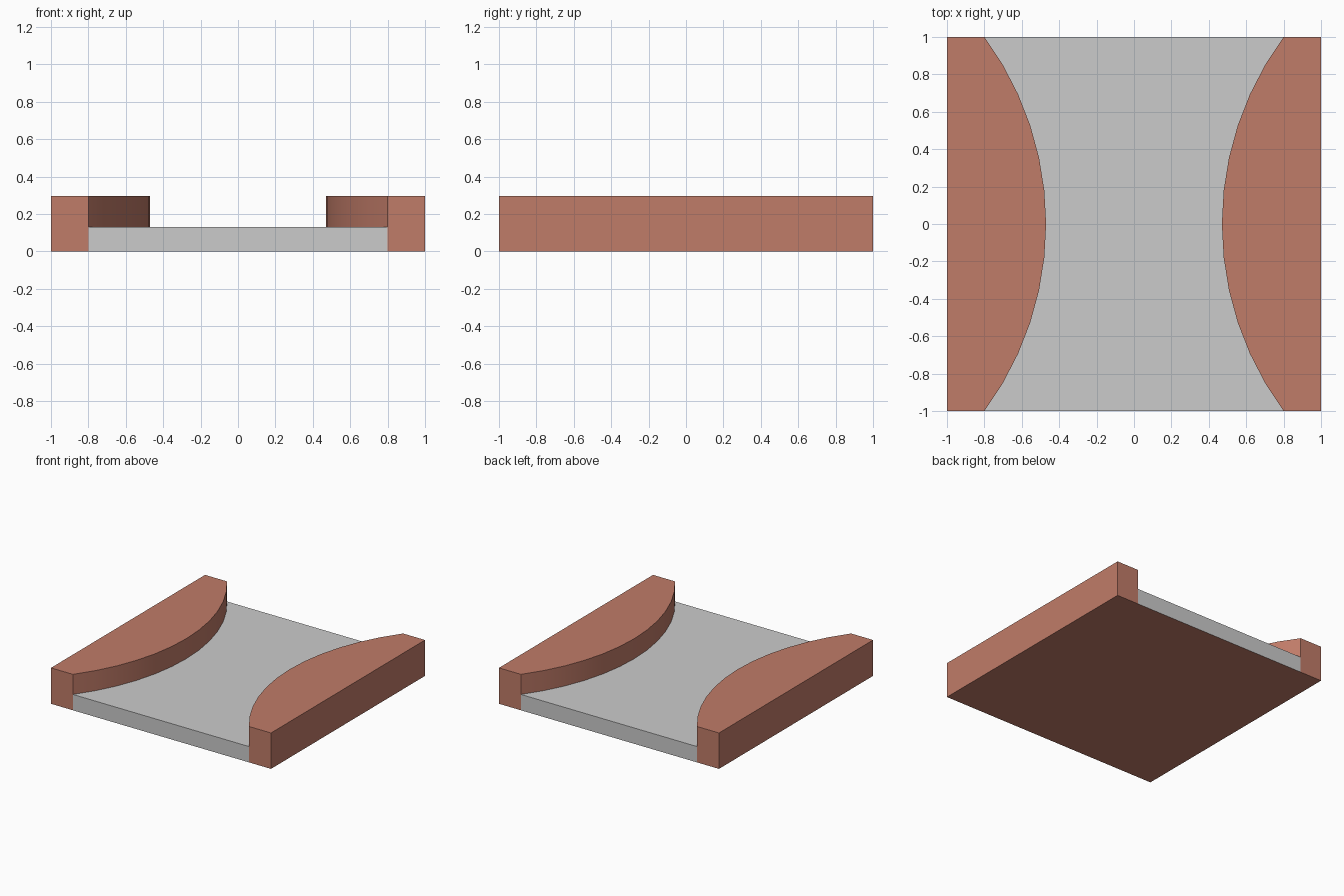
import bpy, bmesh
from math import asin, sin, cos

if "Cube" in bpy.data.objects:
    bpy.data.objects.remove(bpy.data.objects["Cube"])

HALF, EDGE, INNER = 1.0, 0.80, 0.47      # tile half size, bank width at ends / middle
BANK_TOP, ROAD_TOP, SEGS = 0.295, 0.13, 12

clay = bpy.data.materials.new("clay")
clay.diffuse_color = (0.53, 0.20, 0.14, 1)
clay.use_nodes = True
clay.node_tree.nodes["Principled BSDF"].inputs["Base Color"].default_value = clay.diffuse_color

# Circular arc of the right bank's inner edge, from front to back
sag = EDGE - INNER
radius = (HALF**2 + sag**2) / (2 * sag)
sweep = asin(HALF / radius)
angles = [sweep * (2 * i / SEGS - 1) for i in range(SEGS + 1)]
arc = [(INNER + radius * (1 - cos(a)), radius * sin(a)) for a in angles]


def prism(name, outline, height, keep, material=None):
    """Extrude an outline up from z = 0, keeping only the visible faces."""
    bm = bmesh.new()
    base = bm.faces.new([bm.verts.new((x, y, 0)) for x, y in outline])
    if height:
        top = bmesh.ops.extrude_face_region(bm, geom=[base], use_keep_orig=True)["geom"]
        bmesh.ops.translate(bm, vec=(0, 0, height),
                            verts=[v for v in top if isinstance(v, bmesh.types.BMVert)])
        bmesh.ops.recalc_face_normals(bm, faces=bm.faces[:])
        hidden = [f for f in bm.faces if not keep(f)]
        bmesh.ops.delete(bm, geom=hidden, context='FACES')
    else:
        base.normal_update()
        if base.normal.z > 0:
            base.normal_flip()
    mesh = bpy.data.meshes.new(name)
    bm.to_mesh(mesh)
    bm.free()
    obj = bpy.data.objects.new(name, mesh)
    bpy.context.collection.objects.link(obj)
    if material:
        mesh.materials.append(material)
    bpy.context.view_layer.objects.active = obj
    bpy.ops.object.select_all(action='DESELECT')
    obj.select_set(True)
    bpy.ops.object.shade_smooth_by_angle()
    return obj


# Raised banks with curved inner walls
for side, name in ((1, "right_bank"), (-1, "left_bank")):
    outline = [(side * x, y) for x, y in arc + [(HALF, HALF), (HALF, -HALF)]]
    prism(name, outline, BANK_TOP, lambda f: f.normal.z > -0.5, clay)

# Road surface between the banks: top and two end faces
road = arc + [(-x, y) for x, y in reversed(arc)]
prism("road", road, ROAD_TOP, lambda f: f.normal.z > 0.5 or abs(f.normal.y) > 0.99)

# Underside of the whole tile
prism("underside", [(-1, -1), (-1, 1), (1, 1), (1, -1)], 0, None, clay)
